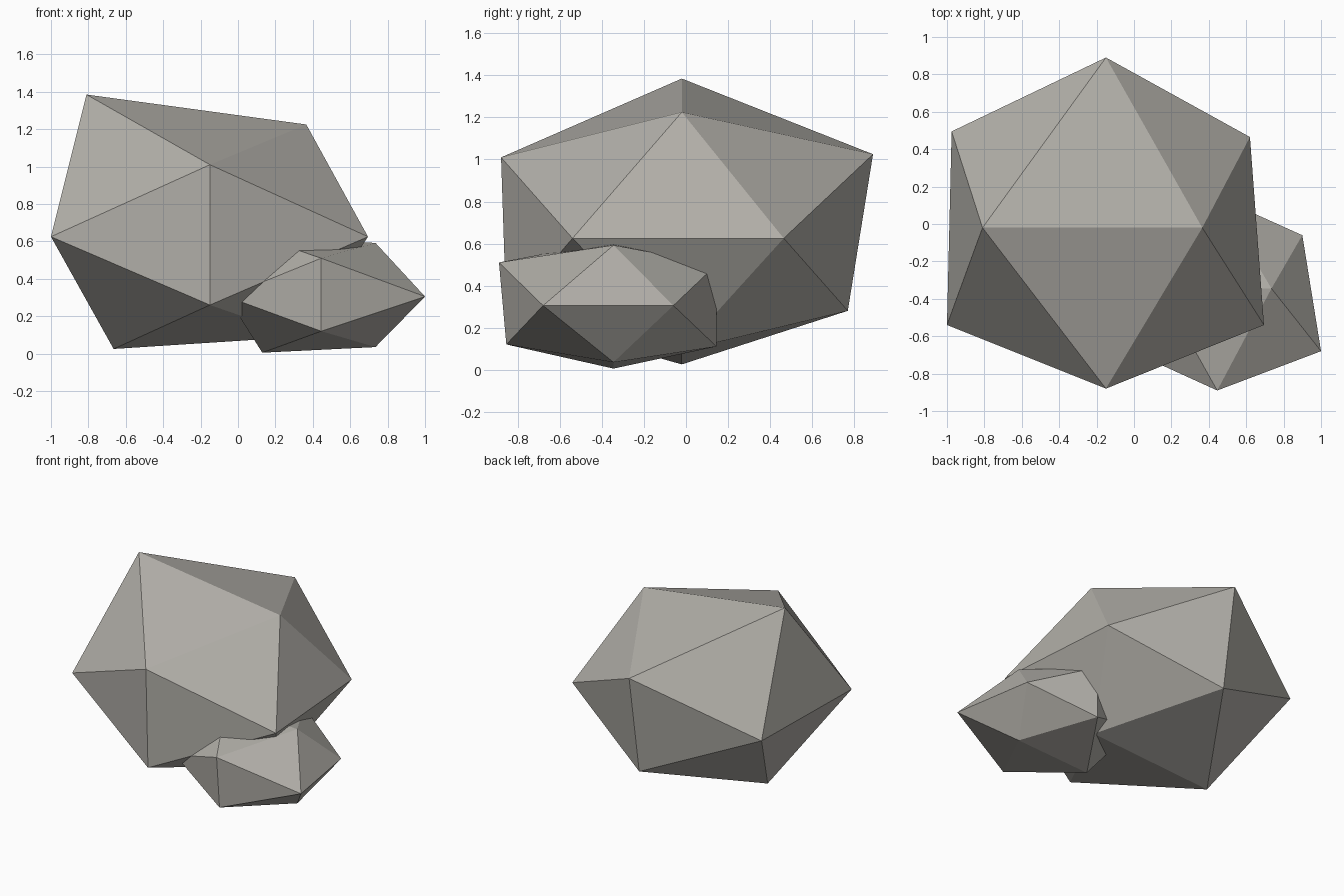
import bpy
import bmesh

# Remove the default cube
default_cube = bpy.data.objects.get("Cube")
if default_cube:
    bpy.data.objects.remove(default_cube, do_unlink=True)

# Stone colour
stone = bpy.data.materials.new("warm grey stone")
stone.use_nodes = True
stone_colour = (0.45, 0.435, 0.40, 1)
stone.diffuse_color = stone_colour
stone.node_tree.nodes["Principled BSDF"].inputs["Base Color"].default_value = stone_colour


def make_rock(name, centre_x, ridge_y, waist_z, ridge, keel, front, back, waist):
    """Twenty-sided boulder: a ridge edge above, a keel edge below,
    upright edges at front and back, and four waist corners.
    ridge and keel hold (x, z); front and back hold (y, z); waist holds (x, y)."""
    corners = [(x, ridge_y, z) for x, z in ridge + keel]
    corners += [(centre_x, y, z) for y, z in front + back]
    corners += [(x, y, waist_z) for x, y in waist]

    mesh = bpy.data.meshes.new(name)
    bm = bmesh.new()
    for corner in corners:
        bm.verts.new(corner)
    bmesh.ops.convex_hull(bm, input=bm.verts[:])
    bmesh.ops.recalc_face_normals(bm, faces=bm.faces[:])
    for face in bm.faces:
        face.smooth = False
    bm.to_mesh(mesh)
    bm.free()

    mesh.materials.append(stone)
    rock = bpy.data.objects.new(name, mesh)
    bpy.context.collection.objects.link(rock)
    return rock


# Large boulder
make_rock(
    "large_rock", centre_x=-0.15, ridge_y=-0.02, waist_z=0.625,
    ridge=[(-0.81, 1.385), (0.365, 1.225)],
    keel=[(-0.665, 0.025), (0.34, 0.09)],
    front=[(-0.88, 1.01), (-0.855, 0.26)],
    back=[(0.89, 1.025), (0.77, 0.28)],
    waist=[(-1, -0.54), (0.695, -0.54), (0.62, 0.465), (-0.975, 0.495)],
)

# Small boulder resting against the large one
make_rock(
    "small_rock", centre_x=0.445, ridge_y=-0.345, waist_z=0.305,
    ridge=[(0.14, 0.615), (0.735, 0.592)],
    keel=[(0.13, 0.005), (0.735, 0.035)],
    front=[(-0.89, 0.51), (-0.855, 0.12)],
    back=[(0.145, 0.50), (0.145, 0.11)],
    waist=[(-0.06, -0.66), (1, -0.68), (0.90, -0.06), (-0.06, -0.05)],
)
